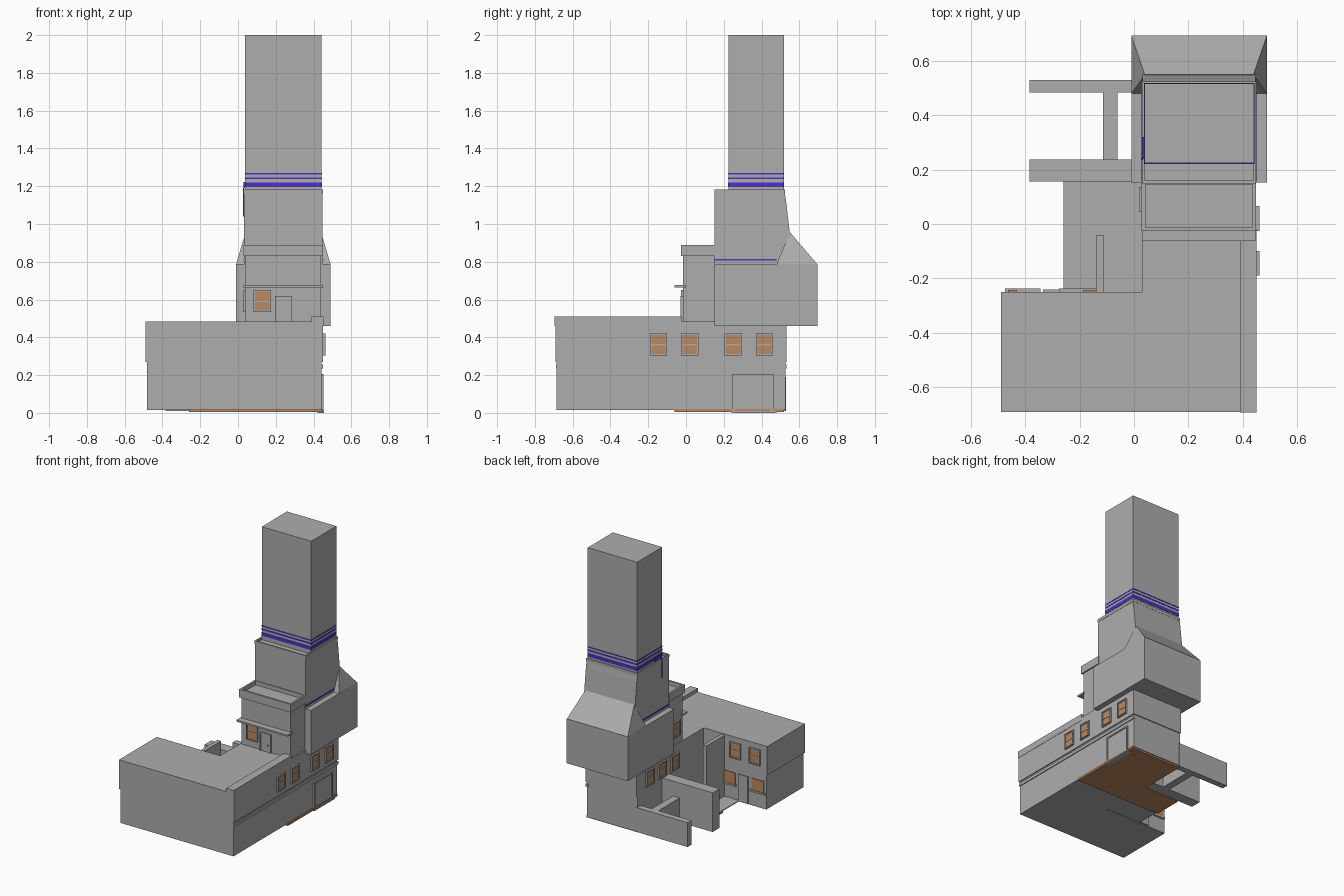
import bpy
import bmesh

old = bpy.data.objects.get("Cube")
if old:
    bpy.data.objects.remove(old)


def make_material(name, color):
    mat = bpy.data.materials.new(name)
    mat.use_nodes = True
    mat.diffuse_color = (*color, 1)
    node = next(n for n in mat.node_tree.nodes if n.type == "BSDF_PRINCIPLED")
    node.inputs["Base Color"].default_value = (*color, 1)
    return mat


GREY = make_material("plain grey", (0.42, 0.42, 0.42))
WOOD = make_material("warm wood", (0.50, 0.25, 0.12))
PURPLE = make_material("purple trim", (0.08, 0.03, 0.58))


def finish(name, bm, mat):
    bmesh.ops.recalc_face_normals(bm, faces=bm.faces)
    mesh = bpy.data.meshes.new(name)
    bm.to_mesh(mesh)
    bm.free()
    mesh.materials.append(mat)
    obj = bpy.data.objects.new(name, mesh)
    bpy.context.collection.objects.link(obj)
    return obj


def box(name, x, y, z, mat=GREY):
    """Box from (min, max) ranges on each axis."""
    bm = bmesh.new()
    bmesh.ops.create_cube(bm, size=1)
    for v in bm.verts:
        v.co = [r[0] if c < 0 else r[1] for c, r in zip(v.co, (x, y, z))]
    return finish(name, bm, mat)


def prism(name, outline, lift):
    """Solid swept from an outline of points along a vector."""
    bm = bmesh.new()
    face = bm.faces.new([bm.verts.new(p) for p in outline])
    ext = bmesh.ops.extrude_face_region(bm, geom=[face])
    verts = [g for g in ext["geom"] if isinstance(g, bmesh.types.BMVert)]
    bmesh.ops.translate(bm, verts=verts, vec=lift)
    return finish(name, bm, GREY)


def hull(name, points):
    bm = bmesh.new()
    for p in points:
        bm.verts.new(p)
    bmesh.ops.convex_hull(bm, input=bm.verts)
    return finish(name, bm, GREY)


def parapet(name, x, y, z, t):
    """Low wall ring round a roof."""
    for side, xr in (("right", (x[0], x[0] + t)), ("left", (x[1] - t, x[1]))):
        box(f"{name}_{side}", xr, y, z)
    inner = (x[0] + t, x[1] - t)
    box(f"{name}_front", inner, (y[0], y[0] + t), z)
    box(f"{name}_back", inner, (y[1] - t, y[1]), z)


def panel(name, axis, sign, wall, center, z, width, depth, mat=GREY):
    """Thin plate standing out from a wall that faces x or y."""
    along = (center - width / 2, center + width / 2)
    out = tuple(sorted((wall - sign * 0.004, wall + sign * depth)))
    if axis == "x":
        return box(name, out, along, z, mat)
    return box(name, along, out, z, mat)


def window(name, axis, sign, wall, center, mid, width=0.075):
    """Frame bars round two stacked panes."""
    h = 0.05
    for end in (-1, 1):
        panel(name + "_jamb", axis, sign, wall, center + end * (width / 2 + 0.004),
              (mid - h - 0.008, mid + h + 0.008), 0.008, 0.012)
        panel(name + "_rail", axis, sign, wall, center,
              (mid + end * (h + 0.004) - 0.004, mid + end * (h + 0.004) + 0.004),
              width, 0.012)
    panel(name + "_bar", axis, sign, wall, center, (mid - 0.004, mid + 0.004), width, 0.009)
    for part, lo, hi in (("lower", -h, -0.004), ("upper", 0.004, h)):
        panel(f"{name}_{part}_pane", axis, sign, wall, center,
              (mid + lo, mid + hi), width, 0.006, WOOD)


# Ground slab with its courtyard
box("floor_slab", (0.03, 0.45), (-0.06, 0.52), (0.004, 0.02), WOOD)
box("passage_floor", (-0.26, 0.03), (-0.06, 0.16), (0.004, 0.02), WOOD)
box("passage_paving", (-0.26, 0.03), (-0.25, 0.16), (0.018, 0.024))

# L-shaped two storey base: each storey is one swept outline
def base_storey(name, inset, z):
    i = inset
    pts = [(-0.49 + i, -0.692 + i), (0.45 - i, -0.692 + i), (0.45 - i, 0.533 - i),
           (0.03, 0.533 - i), (0.03, -0.25), (-0.49 + i, -0.25)]
    prism(name, [(x, y, z[0]) for x, y in pts], (0, 0, z[1] - z[0]))


base_storey("lower_storey", 0.007, (0.016, 0.27))
base_storey("upper_storey", 0, (0.27, 0.484))
box("side_cornice", (0.43, 0.449), (-0.688, 0.531), (0.235, 0.257))
box("roof_parapet", (0.39, 0.452), (-0.695, -0.02), (0.46, 0.51))

# Courtyard walls
box("back_yard_wall", (-0.385, 0.04), (0.485, 0.53), (0.01, 0.19))
box("front_yard_wall", (-0.385, 0.04), (0.157, 0.238), (0.01, 0.30))
box("inner_yard_wall", (-0.115, -0.06), (0.238, 0.485), (0.01, 0.19))
box("fin_wall", (-0.14, -0.112), (-0.25, -0.04), (0.02, 0.475))

# Front room on the roof, with canopy and parapet
box("front_room", (0.04, 0.44), (-0.015, 0.16), (0.48, 0.86))
parapet("front_room_parapet", (0.028, 0.45), (-0.026, 0.16), (0.83, 0.89), 0.014)
box("canopy", (0.03, 0.45), (-0.062, 0.0), (0.665, 0.677))
panel("front_door", "y", -1, -0.015, 0.24, (0.484, 0.61), 0.07, 0.008)
for edge in (-1, 1):
    panel("door_jamb", "y", -1, -0.015, 0.24 + edge * 0.04, (0.484, 0.62), 0.01, 0.014)
panel("door_lintel", "y", -1, -0.015, 0.24, (0.61, 0.62), 0.07, 0.014)
panel("door_handle", "y", -1, -0.015, 0.26, (0.525, 0.54), 0.006, 0.014)

# Overhanging box and its hipped back roof
box("overhang_box", (-0.01, 0.49), (0.152, 0.695), (0.46, 0.788))
hull("hipped_roof", [(x, y, 0.787) for x in (-0.01, 0.49) for y in (0.48, 0.695)]
     + [(x, 0.55, 0.957) for x in (0.04, 0.44)])

# Tower shoulder, with a leaning back wall
shoulder = [(0.152, 0.78), (0.152, 1.165), (0.523, 1.165), (0.53, 1.12), (0.55, 0.95),
            (0.55, 0.78)]
prism("tower_shoulder", [(0.032, y, z) for y, z in shoulder], (0.416, 0, 0))
parapet("shoulder_parapet", (0.03, 0.45), (0.15, 0.525), (1.16, 1.182), 0.01)

# Tower with trim bands
box("tower", (0.038, 0.442), (0.224, 0.518), (1.16, 2.0))
for n, (lo, hi) in enumerate(((1.195, 1.22), (1.237, 1.247), (1.262, 1.27))):
    box(f"tower_band_{n + 1}", (0.036, 0.444), (0.222, 0.520), (lo, hi), PURPLE)
for n, wall in enumerate((0.031, 0.449)):
    box(f"shoulder_trim_{n + 1}", (wall - 0.003, wall + 0.003), (0.152, 0.48),
        (0.806, 0.815), PURPLE)
box("side_bracket", (0.03, 0.04), (0.24, 0.32), (1.19, 1.222), PURPLE)
box("side_strip", (0.026, 0.033), (0.235, 0.242), (1.04, 1.19), PURPLE)

# Windows
for y in (-0.145, 0.02, 0.25, 0.415):
    window("left_window", "x", 1, 0.45, y, 0.362)
for y in (0.385, 0.24, 0.09):
    window("right_window", "x", -1, 0.03, y, 0.362)
for x in (-0.39, -0.23):
    window("annex_window", "y", 1, -0.25, x, 0.385)
for x in (-0.415, -0.18):
    panel("annex_low_window", "y", 1, -0.25, x, (0.135, 0.22), 0.10, 0.006, WOOD)
    panel("annex_low_sill", "y", 1, -0.25, x, (0.122, 0.135), 0.12, 0.012)
window("front_window", "y", -1, -0.015, 0.128, 0.592)
window("side_room_window", "x", -1, 0.04, 0.065, 0.592)

# Ground floor doors
panel("annex_door", "y", 1, -0.25, -0.295, (0.02, 0.22), 0.08, 0.008)
panel("garage_door", "x", 1, 0.443, 0.355, (0.016, 0.195), 0.195, 0.004)
for y in (0.252, 0.458):
    panel("garage_jamb", "x", 1, 0.443, y, (0.01, 0.205), 0.01, 0.010)
panel("garage_lintel", "x", 1, 0.443, 0.355, (0.195, 0.205), 0.196, 0.010)
box("garage_step", (0.42, 0.456), (0.24, 0.48), (0.0, 0.010))
